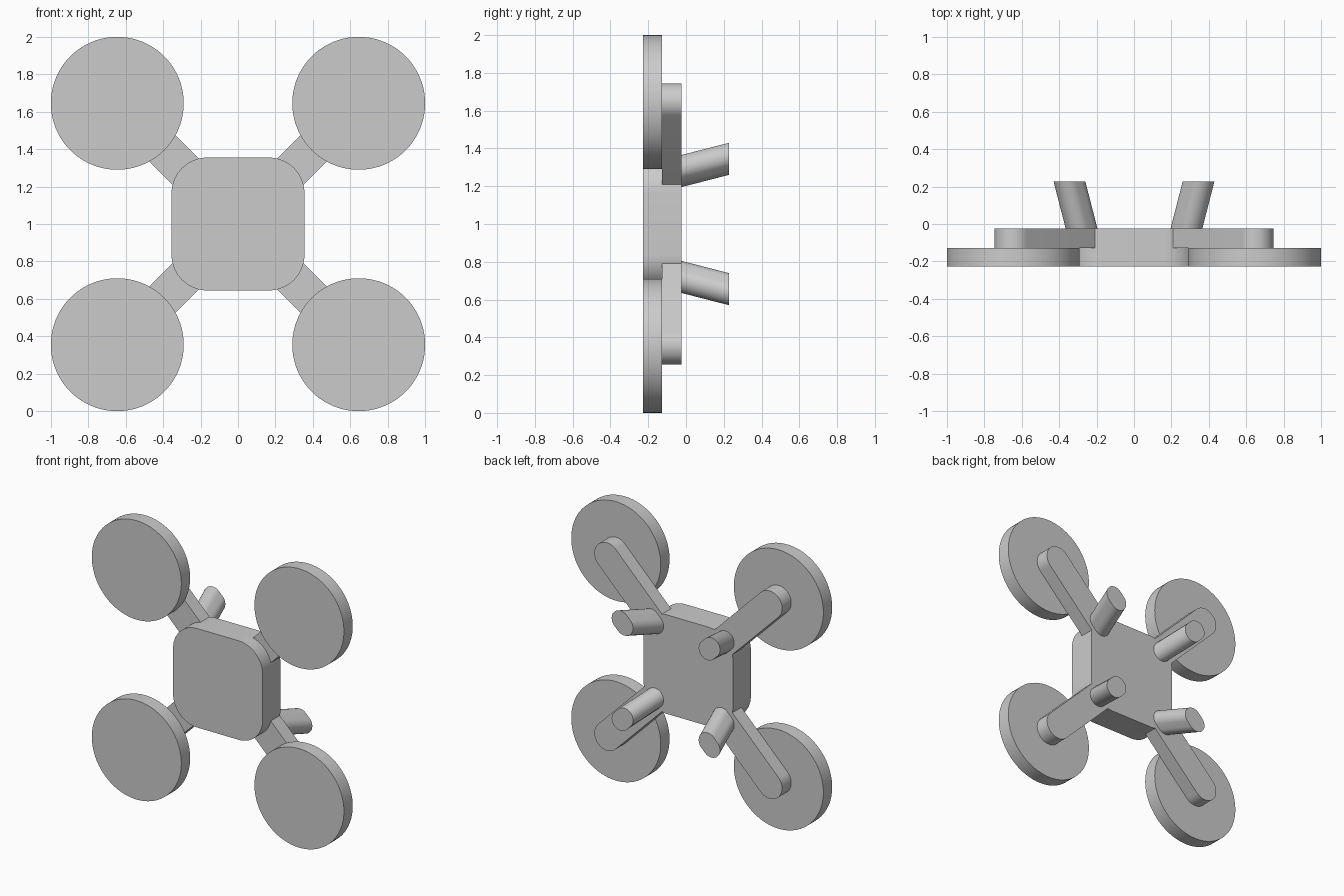
import bpy
import bmesh
from math import pi, cos, sin, sqrt, radians
from mathutils import Vector

cube = bpy.data.objects.get("Cube")
if cube:
    bpy.data.objects.remove(cube, do_unlink=True)

grey = bpy.data.materials.new("light_grey")
grey.use_nodes = True
grey.diffuse_color = (0.6, 0.6, 0.6, 1)
grey.node_tree.nodes["Principled BSDF"].inputs["Base Color"].default_value = (0.6, 0.6, 0.6, 1)

FRONT, STEP, BACK, LEG_END = -0.228, -0.128, -0.025, 0.228
MID_Z = 1.0
HUB = 0.645      # rotor guard offset from the centre on both axes


def arc(cx, cz, r, start, end, n):
    """Points along an arc in the x/z plane."""
    return [Vector((cx + r * cos(start + (end - start) * i / n), 0,
                    cz + r * sin(start + (end - start) * i / n))) for i in range(n + 1)]


def prism(name, outline, y0, y1, shift=Vector((0, 0, 0))):
    """Extrude an x/z outline from y0 to y1, optionally leaning sideways."""
    bm = bmesh.new()
    base = bm.faces.new([bm.verts.new(p + Vector((0, y0, MID_Z))) for p in outline])
    new = bmesh.ops.extrude_face_region(bm, geom=[base])["geom"]
    verts = [v for v in new if isinstance(v, bmesh.types.BMVert)]
    bmesh.ops.translate(bm, verts=verts, vec=shift + Vector((0, y1 - y0, 0)))
    bmesh.ops.recalc_face_normals(bm, faces=bm.faces)
    mesh = bpy.data.meshes.new(name)
    bm.to_mesh(mesh)
    bm.free()
    mesh.materials.append(grey)
    obj = bpy.data.objects.new(name, mesh)
    bpy.context.collection.objects.link(obj)
    bpy.ops.object.select_all(action='DESELECT')
    obj.select_set(True)
    bpy.context.view_layer.objects.active = obj
    bpy.ops.object.shade_smooth_by_angle(angle=radians(30))
    return obj


def turned(points, angle):
    """Rotate x/z points so that the x axis points along the angle."""
    c, s = cos(angle), sin(angle)
    return [Vector((p.x * c - p.z * s, 0, p.x * s + p.z * c)) for p in points]


# Central body: rounded square plate
half, corner = 0.355, 0.19
inner = half - corner
body = []
for k in range(4):
    body += turned(arc(inner, inner, corner, 0, pi / 2, 16), k * pi / 2)
prism("body", body, FRONT, BACK)

# Four diagonal arms, each with a guard disc and a splayed leg
corners = ["upper_left", "upper_right", "lower_right", "lower_left"]
for k, label in enumerate(corners):
    angle = pi / 4 + k * pi / 2
    direction = Vector((cos(angle), 0, sin(angle)))
    reach = HUB * sqrt(2)

    disc = arc(reach, 0, 0.355, 0, 2 * pi, 96)[:-1]
    prism(label + "_disc", turned(disc, angle), FRONT, STEP)

    arm = arc(reach, 0, 0.1, -pi / 2, pi / 2, 24)
    arm += [Vector((0.38, 0, 0.1)), Vector((0.38, 0, -0.1))]
    prism(label + "_arm", turned(arm, angle), STEP, BACK)

    foot, slot, r = 0.396, 0.021, 0.07
    leg = arc(foot + slot, 0, r, -pi / 2, pi / 2, 20)
    leg += arc(foot - slot, 0, r, pi / 2, 3 * pi / 2, 20)
    prism(label + "_leg", turned(leg, angle), BACK, LEG_END, direction * 0.092)
